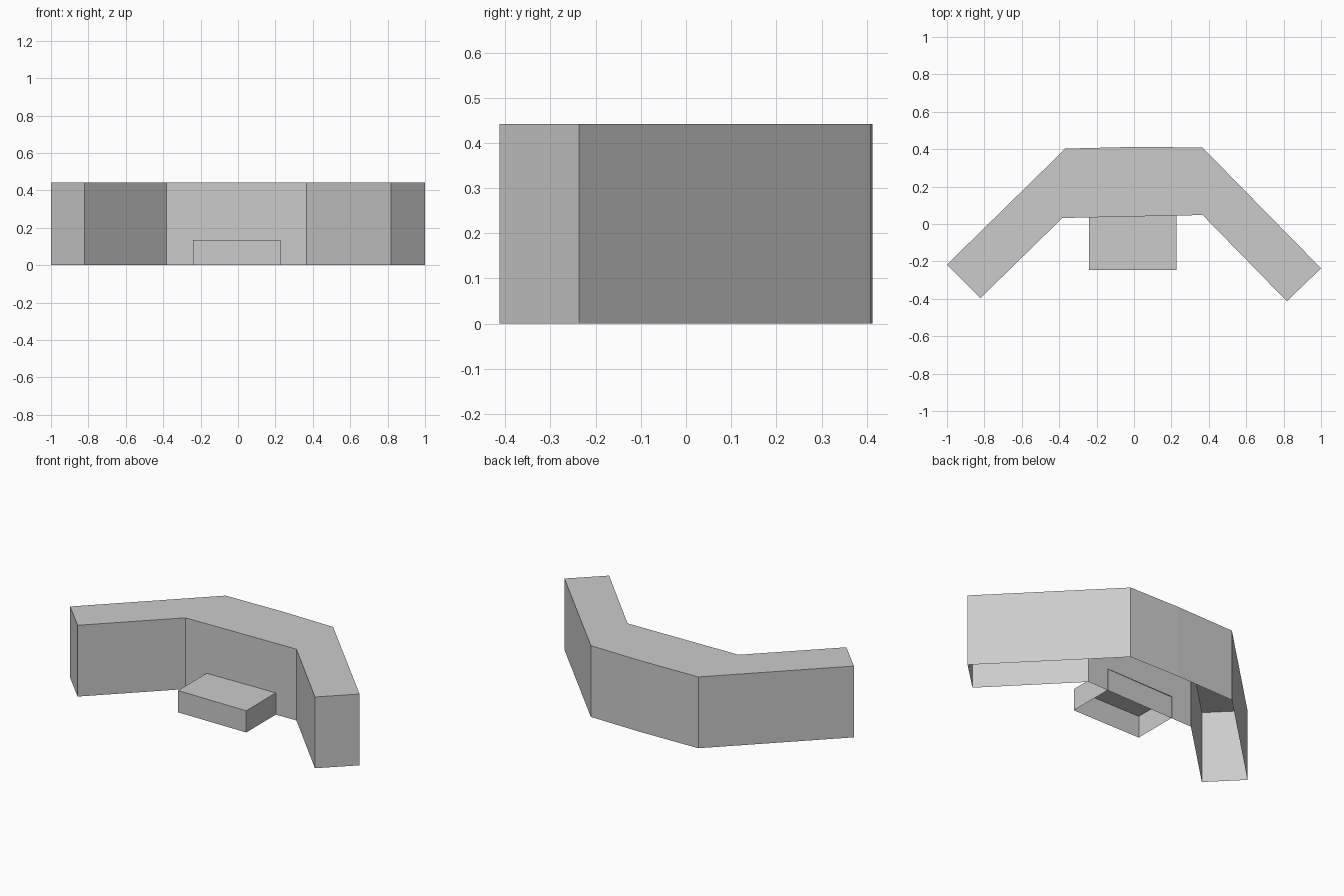
import bpy
import bmesh

cube = bpy.data.objects.get("Cube")
if cube:
    bpy.data.objects.remove(cube, do_unlink=True)

grey = bpy.data.materials.new("light grey")
grey.use_nodes = True
colour = (0.6, 0.6, 0.6, 1)
grey.diffuse_color = colour
grey.node_tree.nodes["Principled BSDF"].inputs["Base Color"].default_value = colour


def shell(name, outline, height, open_edges=()):
    """Raise walls on an anticlockwise outline and roof it, leaving the base open."""
    bm = bmesh.new()
    low = [bm.verts.new((x, y, 0)) for x, y in outline]
    high = [bm.verts.new((x, y, height)) for x, y in outline]
    n = len(outline)
    for i in range(n):
        j = (i + 1) % n
        if i not in open_edges:
            bm.faces.new((low[i], low[j], high[j], high[i]))
    bm.faces.new(high)
    mesh = bpy.data.meshes.new(name)
    bm.to_mesh(mesh)
    bm.free()
    mesh.materials.append(grey)
    obj = bpy.data.objects.new(name, mesh)
    bpy.context.collection.objects.link(obj)
    return obj


# Main block with two angled wings and a faintly bowed back wall
shell("winged_building", [
    (-1, -0.217), (-0.822, -0.397), (-0.383, 0.032), (0.367, 0.048),
    (0.817, -0.413), (1, -0.237), (0.367, 0.408), (0.03, 0.413), (-0.367, 0.403),
], 0.442)

# Low entrance block, open where it meets the main wall
shell("entrance_block", [
    (-0.24, -0.245), (0.228, -0.245), (0.228, 0.047), (-0.24, 0.04),
], 0.135, open_edges=(2,))
